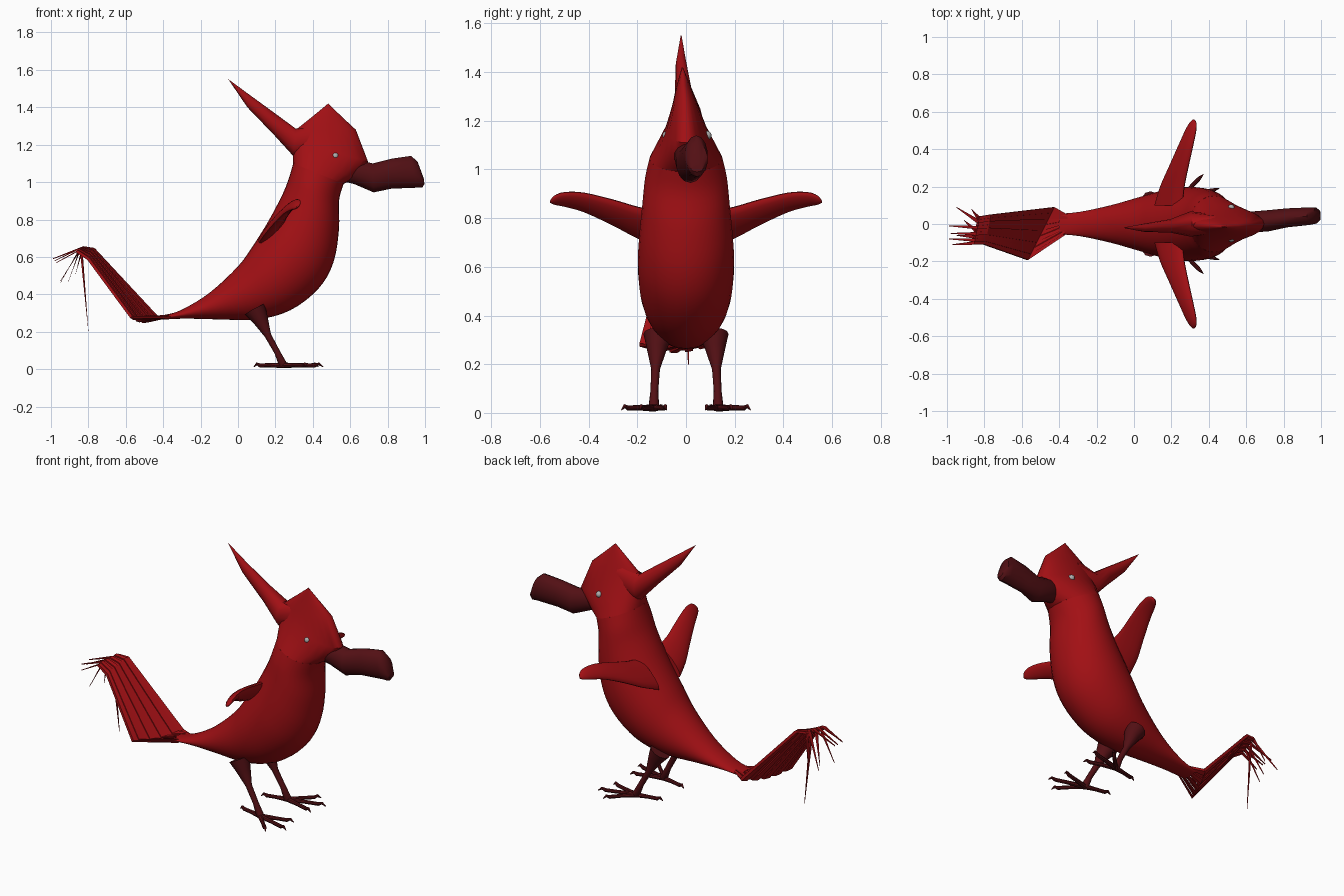
import bpy, bmesh, math
from mathutils import Vector as V

if "Cube" in bpy.data.objects:
    bpy.data.objects.remove(bpy.data.objects["Cube"])


def material(name, rgb):
    m = bpy.data.materials.new(name)
    m.diffuse_color = (*rgb, 1)
    m.use_nodes = True
    m.node_tree.nodes["Principled BSDF"].inputs["Base Color"].default_value = m.diffuse_color
    return m


RED = material("red plumage", (0.36, 0.005, 0.007))
DARK = material("dark red horn", (0.085, 0.005, 0.007))
GREY = material("grey eye", (0.42, 0.42, 0.42))


def finish(bm, name, mat, angle=40):
    bmesh.ops.recalc_face_normals(bm, faces=bm.faces)
    me = bpy.data.meshes.new(name)
    bm.to_mesh(me)
    bm.free()
    me.materials.append(mat)
    ob = bpy.data.objects.new(name, me)
    bpy.context.collection.objects.link(ob)
    bpy.ops.object.select_all(action='DESELECT')
    ob.select_set(True)
    bpy.context.view_layer.objects.active = ob
    bpy.ops.object.shade_smooth_by_angle(angle=math.radians(angle))
    return ob


def skin(bm, rings):
    """Bridge consecutive rings of points and cap both ends."""
    vs = [[bm.verts.new(p) for p in r] for r in rings]
    n = len(vs[0])
    for a, b in zip(vs, vs[1:]):
        for i in range(n):
            bm.faces.new((a[i], a[(i + 1) % n], b[(i + 1) % n], b[i]))
    bm.faces.new(vs[0])
    bm.faces.new(vs[-1][::-1])


def ellipse(c, a, b, n):
    return [c + a * math.cos(2 * math.pi * i / n) + b * math.sin(2 * math.pi * i / n)
            for i in range(n)]


def refine(rows, steps):
    """Catmull-Rom interpolation of station rows."""
    out = []
    for k in range(len(rows) - 1):
        p = [rows[max(0, min(len(rows) - 1, k + d))] for d in (-1, 0, 1, 2)]
        for s in range(steps):
            t = s / steps
            out.append([0.5 * (2 * b + (c - a) * t + (2 * a - 5 * b + 4 * c - d) * t * t
                               + (3 * b - a - 3 * c + d) * t ** 3) for a, b, c, d in zip(*p)])
    return out + [list(rows[-1])]


def profile_loft(name, rows, mat, n=24, steps=1, angle=40):
    """Each row: upper x, z, lower x, z, half width, centre y."""
    bm = bmesh.new()
    rings = []
    for x1, z1, x2, z2, w, y in refine(rows, steps):
        c = V(((x1 + x2) / 2, y, (z1 + z2) / 2))
        rings.append(ellipse(c, V((x1, y, z1)) - c, V((0, w, 0)), n))
    skin(bm, rings)
    return finish(bm, name, mat, angle)


def tube(bm, pts, radii, n=8):
    pts = [V(p) for p in pts]
    rings = []
    for i, p in enumerate(pts):
        t = (pts[min(i + 1, len(pts) - 1)] - pts[max(i - 1, 0)]).normalized()
        a = t.cross(V((0, 1, 0)) if abs(t.y) < 0.9 else V((0, 0, 1))).normalized()
        rings.append(ellipse(p, a * radii[i], t.cross(a) * radii[i], n))
    skin(bm, rings)


# Body: smooth pear from tail root to neck
profile_loft("body", [
    (-.40, .287, -.40, .265, .055, 0), (-.30, .318, -.28, .270, .065, 0),
    (-.15, .41, -.10, .266, .10, 0), (0, .55, .10, .265, .15, 0),
    (.08, .66, .28, .315, .185, 0), (.15, .77, .43, .43, .198, 0),
    (.20, .86, .51, .57, .193, 0), (.245, .95, .54, .75, .18, 0),
    (.275, 1.03, .54, .90, .168, 0), (.295, 1.10, .565, .99, .15, 0)],
    RED, n=32, steps=4)

# Head: angular cap rising to a peak
profile_loft("head", [
    (.295, 1.10, .565, .99, .15, 0), (.295, 1.17, .62, 1.02, .12, 0),
    (.30, 1.22, .695, 1.11, .085, 0), (.31, 1.28, .63, 1.28, .047, -.005),
    (.40, 1.352, .56, 1.345, .027, -.01), (.482, 1.42, .486, 1.416, .003, -.015)], RED)

# Crest: long spike swept back
profile_loft("crest", [
    (-.053, 1.551, -.05, 1.547, .002, -.02), (.06, 1.468, .05, 1.40, .022, -.02),
    (.20, 1.366, .19, 1.255, .036, -.01), (.31, 1.285, .295, 1.14, .068, 0),
    (.44, 1.33, .42, 1.12, .05, 0)], RED, n=12)

# Beak: blunt, bent a little to one side
profile_loft("beak", [
    (.58, 1.115, .58, 1.00, .05, 0), (.64, 1.12, .62, .99, .058, .01),
    (.72, 1.10, .725, .945, .058, .018), (.82, 1.125, .82, .965, .052, .033),
    (.925, 1.14, .95, .97, .048, .042), (.96, 1.11, .985, .97, .044, .045),
    (.993, 1.02, .997, .99, .025, .045)], DARK, n=14)

for s, side in ((1, "left"), (-1, "right")):
    # Wing: flat paddle parallel to the back
    bm = bmesh.new()
    rings = []
    for y, x, z, hc, ht in refine([
            (.10, .185, .75, .105, .03), (.20, .205, .782, .09, .028),
            (.30, .237, .823, .073, .025), (.42, .277, .865, .054, .02),
            (.50, .303, .877, .040, .016), (.54, .315, .874, .025, .012),
            (.558, .318, .868, .006, .004)], 3):
        rings.append(ellipse(V((x, s * y, z)), V((.7, 0, .7)) * hc, V((.7, 0, -.7)) * ht, 16))
    skin(bm, rings)
    finish(bm, side + "_wing", RED)

    # Leg with four clawed toes
    bm = bmesh.new()
    tube(bm, [(.09, s * .115, .32), (.12, s * .12, .265), (.16, s * .125, .18),
              (.21, s * .13, .09), (.24, s * .132, .025), (.245, s * .132, .012)],
         [.06, .042, .018, .016, .022, .012], 12)
    for tx, ty in ((.455, .19), (.37, .265), (.43, .08), (.085, .10)):
        a, b = V((.24, s * .132, .02)), V((tx, s * ty, .02))
        tube(bm, [a, a.lerp(b, .45) + V((0, 0, .001)), a.lerp(b, .8),
                  a.lerp(b, .9) + V((0, 0, .008)), b + V((0, 0, -.008))],
             [.015, .011, .011, .008, .002], 8)
    finish(bm, side + "_leg", DARK)

    # Eye
    bm = bmesh.new()
    bmesh.ops.create_uvsphere(bm, u_segments=12, v_segments=8, radius=.018)
    bmesh.ops.translate(bm, vec=(.52, s * .083 + .004, 1.14), verts=bm.verts)
    finish(bm, side + "_eye", GREY)

# Tail: skewed fan of flat feathers, folded upward, with ragged drooping tips
bm = bmesh.new()
COUNT = 9


def fan(t):
    """Fan cross lines at parameter t from the left edge to the right edge."""
    lines = [((-.36, .05, .285), (-.36, -.05, .275)),
             ((-.43, .09, .275), (-.57, -.19, .278)),
             ((-.77, .05, .640), (-.80, -.11, .590)),
             ((-.83, .04, .645), (-.86, -.11, .630))]
    pts = [V(a).lerp(V(b), t) for a, b in lines]
    pts[1].z -= .024 * math.sin(math.pi * t)
    return pts


TIPS = [(-.87, .08, .50), (-.95, .09, .47), (-.80, .01, .20), (-.99, -.01, .59),
        (-.91, .02, .46), (-.98, -.05, .58), (-.95, -.06, .46), (-.99, -.08, .59),
        (-.97, -.11, .57)]
for i in range(COUNT):
    left, right = fan(i / COUNT), fan((i + 1.05) / COUNT)
    lift = V((0, 0, .008 * (i % 2)))
    rings = []
    for a, b in zip(left, right):
        h = V((.005, 0, .006))
        rings.append([a + lift - h, b + lift - h, b + lift + h, a + lift + h])
    tip = V(TIPS[i])
    rings.append([tip + V(d) for d in ((0, .002, -.002), (0, -.002, -.002),
                                       (0, -.002, .002), (0, .002, .002))])
    skin(bm, rings)
finish(bm, "tail_feathers", RED, 25)
